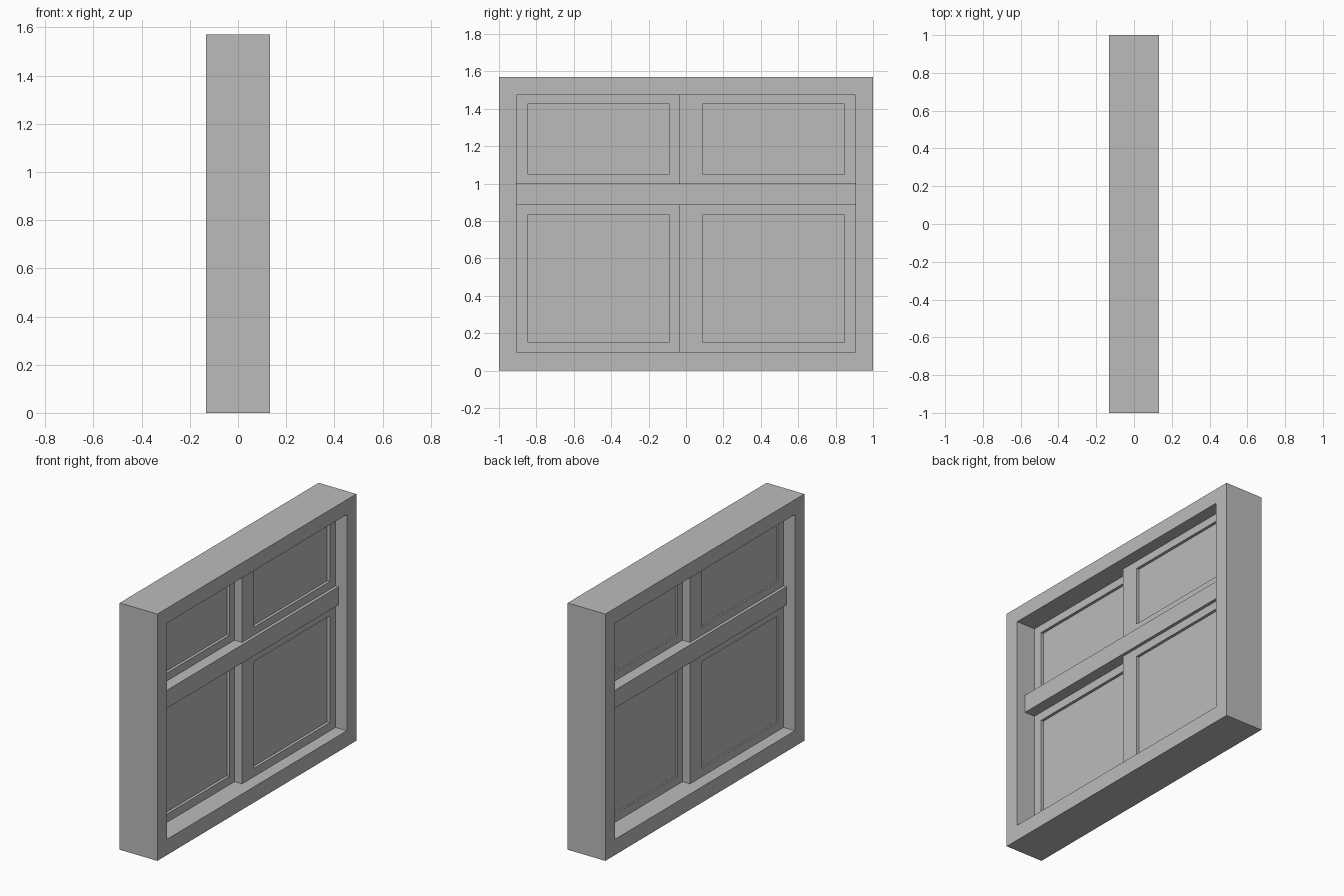
import bpy
import bmesh

cube = bpy.data.objects.get("Cube")
if cube:
    bpy.data.objects.remove(cube, do_unlink=True)

# Single flat grey
grey = bpy.data.materials.new("plain_grey")
grey.use_nodes = True
grey.diffuse_color = (0.5, 0.5, 0.5, 1)
grey.node_tree.nodes["Principled BSDF"].inputs["Base Color"].default_value = (0.5, 0.5, 0.5, 1)


def make_object(name, bm):
    bmesh.ops.recalc_face_normals(bm, faces=bm.faces)
    mesh = bpy.data.meshes.new(name)
    bm.to_mesh(mesh)
    bm.free()
    mesh.materials.append(grey)
    bpy.context.collection.objects.link(bpy.data.objects.new(name, mesh))


def rectangle(bm, x, y0, y1, z0, z1):
    return [bm.verts.new((x, y, z)) for y, z in ((y0, z0), (y1, z0), (y1, z1), (y0, z1))]


def board(name, x0, x1, rect):
    """Solid box spanning x0..x1 over a (y0, y1, z0, z1) rectangle."""
    bm = bmesh.new()
    back, front = rectangle(bm, x0, *rect), rectangle(bm, x1, *rect)
    bm.faces.new(back)
    bm.faces.new(front)
    for i in range(4):
        j = (i + 1) % 4
        bm.faces.new((back[i], back[j], front[j], front[i]))
    make_object(name, bm)


def ring(name, x0, x1, outer, inner):
    """Rectangular frame with a rectangular opening through it."""
    bm = bmesh.new()
    loops = [rectangle(bm, x, *r) for x, r in ((x0, outer), (x1, outer), (x1, inner), (x0, inner))]
    for a, b in zip(loops, loops[1:] + loops[:1]):
        for i in range(4):
            j = (i + 1) % 4
            bm.faces.new((a[i], a[j], b[j], b[i]))
    make_object(name, bm)


DEPTH = 0.1325       # half depth of the outer frame
OPEN = 0.905         # half width of the opening
SASH = 0.053         # sash thickness

# Outer frame and horizontal transom
ring("outer_frame", -DEPTH, DEPTH, (-1, 1, 0, 1.57), (-OPEN, OPEN, 0.1, 1.475))
board("transom", -0.073, 0.073, (-OPEN, OPEN, 0.885, 1.0))

# Two overlapping sliding sashes in each row, each holding a pane
rows = {"lower": (0.1, 0.885, 0.153, 0.832), "upper": (1.0, 1.475, 1.05, 1.425)}
sides = {"outer": (-0.035, OPEN, 0.087, 0.847, 0.0),
         "inner": (-OPEN, 0.035, -0.847, -0.087, -SASH)}
for row, (z0, z1, pane_z0, pane_z1) in rows.items():
    for side, (y0, y1, pane_y0, pane_y1, x) in sides.items():
        pane = (pane_y0, pane_y1, pane_z0, pane_z1)
        ring(f"{row}_{side}_sash", x, x + SASH, (y0, y1, z0, z1), pane)
        board(f"{row}_{side}_pane", x + 0.01, x + SASH - 0.018, pane)
